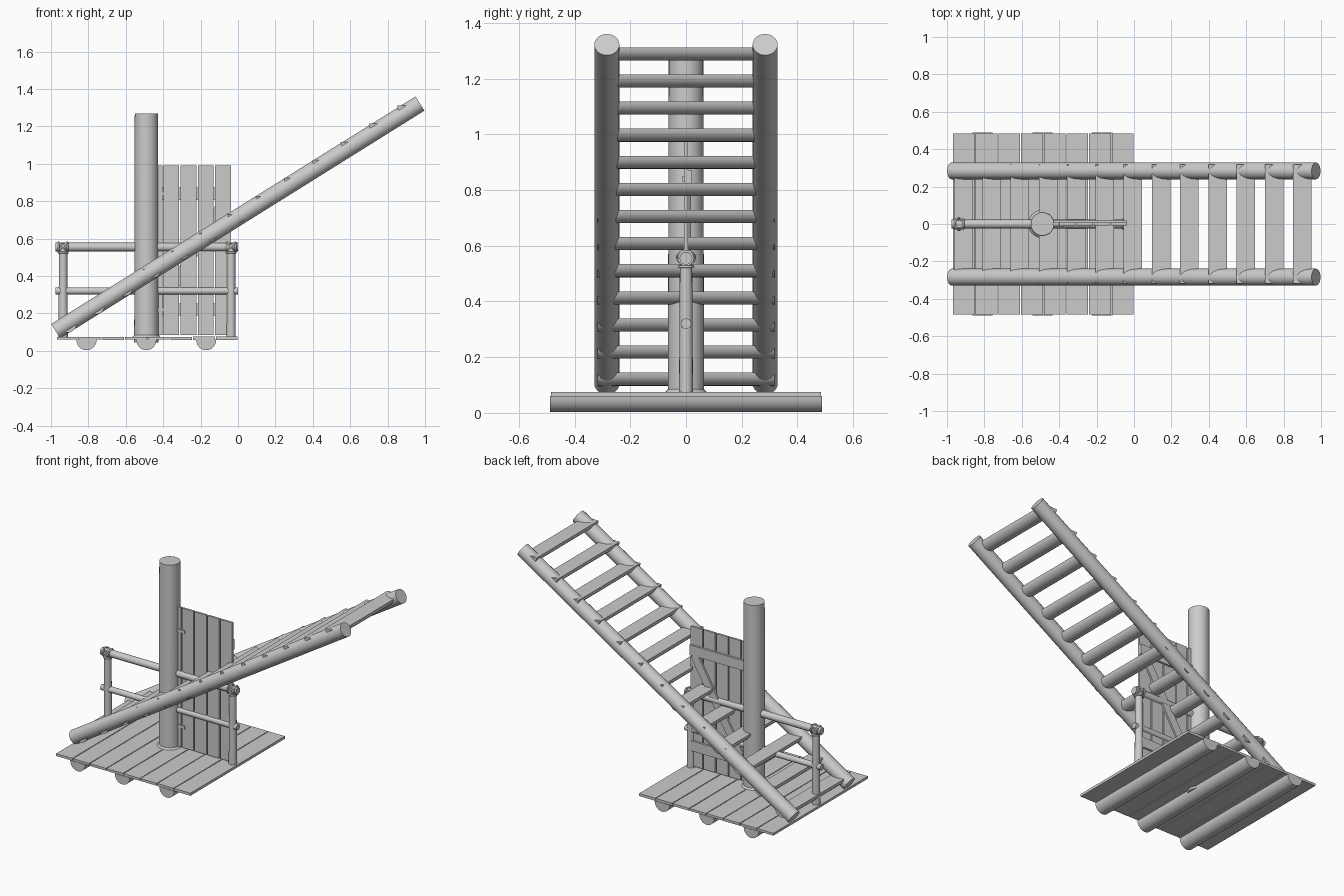
import bpy, bmesh, random
from math import pi, sin, cos, radians
from mathutils import Vector, Matrix

if "Cube" in bpy.data.objects:
    bpy.data.objects.remove(bpy.data.objects["Cube"])

random.seed(4)


def finish(name, bm, smooth=False):
    bmesh.ops.recalc_face_normals(bm, faces=bm.faces[:])
    me = bpy.data.meshes.new(name)
    bm.to_mesh(me)
    bm.free()
    ob = bpy.data.objects.new(name, me)
    bpy.context.collection.objects.link(ob)
    if smooth:
        bpy.ops.object.select_all(action='DESELECT')
        ob.select_set(True)
        bpy.context.view_layer.objects.active = ob
        bpy.ops.object.shade_smooth_by_angle(angle=radians(40))
    return ob


def log(name, a, b, r1, r2=None, sides=24):
    a, b = Vector(a), Vector(b)
    d = b - a
    m = Matrix.Translation((a + b) / 2) @ d.to_track_quat('Z', 'Y').to_matrix().to_4x4()
    bm = bmesh.new()
    bmesh.ops.create_cone(bm, cap_ends=True, segments=sides, radius1=r1,
                          radius2=r2 or r1, depth=d.length, matrix=m)
    return finish(name, bm, True)


def half_log(name, x, ztop, r, depth, half_len, n=12):
    # flat side up, running along y
    prof = [(x + r * cos(pi + pi * i / n), ztop + depth * sin(pi + pi * i / n)) for i in range(n + 1)]
    bm = bmesh.new()
    f = bm.faces.new([bm.verts.new((px, -half_len, pz)) for px, pz in prof])
    ext = bmesh.ops.extrude_face_region(bm, geom=[f])
    bmesh.ops.translate(bm, vec=(0, 2 * half_len, 0),
                        verts=[g for g in ext['geom'] if isinstance(g, bmesh.types.BMVert)])
    return finish(name, bm, True)


def box(name, c, size, rot=None):
    m = Matrix.Translation(c)
    if rot:
        m = m @ Matrix.Rotation(rot, 4, 'Y')
    bm = bmesh.new()
    bmesh.ops.create_cube(bm, size=1, matrix=m @ Matrix.Diagonal((*size, 1)))
    return finish(name, bm)


def rope(name, c, r, thick, axis):
    bpy.ops.mesh.primitive_torus_add(location=c, major_radius=r, minor_radius=thick,
                                     major_segments=20, minor_segments=8)
    ob = bpy.context.object
    ob.name = name
    ob.rotation_euler = Vector(axis).to_track_quat('Z', 'Y').to_euler()
    bpy.ops.object.shade_smooth_by_angle(angle=radians(60))


# platform planks and half-log skids
for i in range(8):
    w = 0.97 / 8
    box("deck_plank", (-0.97 + w * (i + 0.5), 0, 0.067), (w - 0.005, 0.97, 0.016 + random.uniform(-.001, .001)))
for x in (-0.81, -0.49, -0.17):
    half_log("skid_log", x, 0.06, 0.054, 0.057, 0.488)

# central post with base collar
log("main_post", (-0.49, 0, 0.045), (-0.49, 0, 1.27), 0.065, 0.062, 32)
log("post_collar", (-0.49, 0, 0.072), (-0.49, 0, 0.086), 0.077, 0.064, 24)

# ladder side rails
for y in (-0.284, 0.284):
    log("ladder_rail", (-0.975, y, 0.105), (0.973, y, 1.322), 0.045)

# half-log treads
for i in range(13):
    half_log("ladder_tread", 0.90 - 0.151 * i, 1.312 - 0.0973 * i, 0.049, 0.047, 0.318)

# hand railing
for x in (-0.935, -0.037):
    log("railing_post", (x, 0, 0.07), (x, 0, 0.575), 0.025, 0.022, 16)
log("railing_top", (-0.977, 0, 0.555), (0, 0, 0.555), 0.023, 0.023, 16)
log("railing_middle", (-0.977, 0, 0.32), (0, 0, 0.32), 0.019, 0.019, 16)

# rope lashings at the railing corners
for x in (-0.935, -0.037):
    for dx in (-0.023, 0.023):
        rope("rope_lashing", (x + dx, 0, 0.555), 0.025, 0.005, (1, 0, 0))
    for s in (-1, 1):
        rope("rope_cross", (x, 0, 0.558), 0.032, 0.005, (1, 0, s))
    rope("rope_post_wrap", (x, 0, 0.525), 0.025, 0.005, (0, 0, 1))

# door planks
edges = [-0.45, -0.401, -0.311, -0.219, -0.126, -0.033]
for a, b in zip(edges, edges[1:]):
    box("door_plank", ((a + b) / 2, 0, 0.537), (b - a - 0.008, 0.014, 0.905))

# door battens and diagonal brace on the back
for z in (0.84, 0.22):
    box("door_batten", (-0.235, 0.013, z), (0.395, 0.014, 0.065))
    box("door_hinge", (-0.41, -0.009, z), (0.07, 0.008, 0.02))
a, b = Vector((-0.40, 0.012, 0.25)), Vector((-0.07, 0.012, 0.81))
d = b - a
brace_angle = Vector((0, 0, 1)).rotation_difference(d).to_euler().y
box("door_brace", (a + b) / 2, (0.055, 0.012, d.length), brace_angle)
